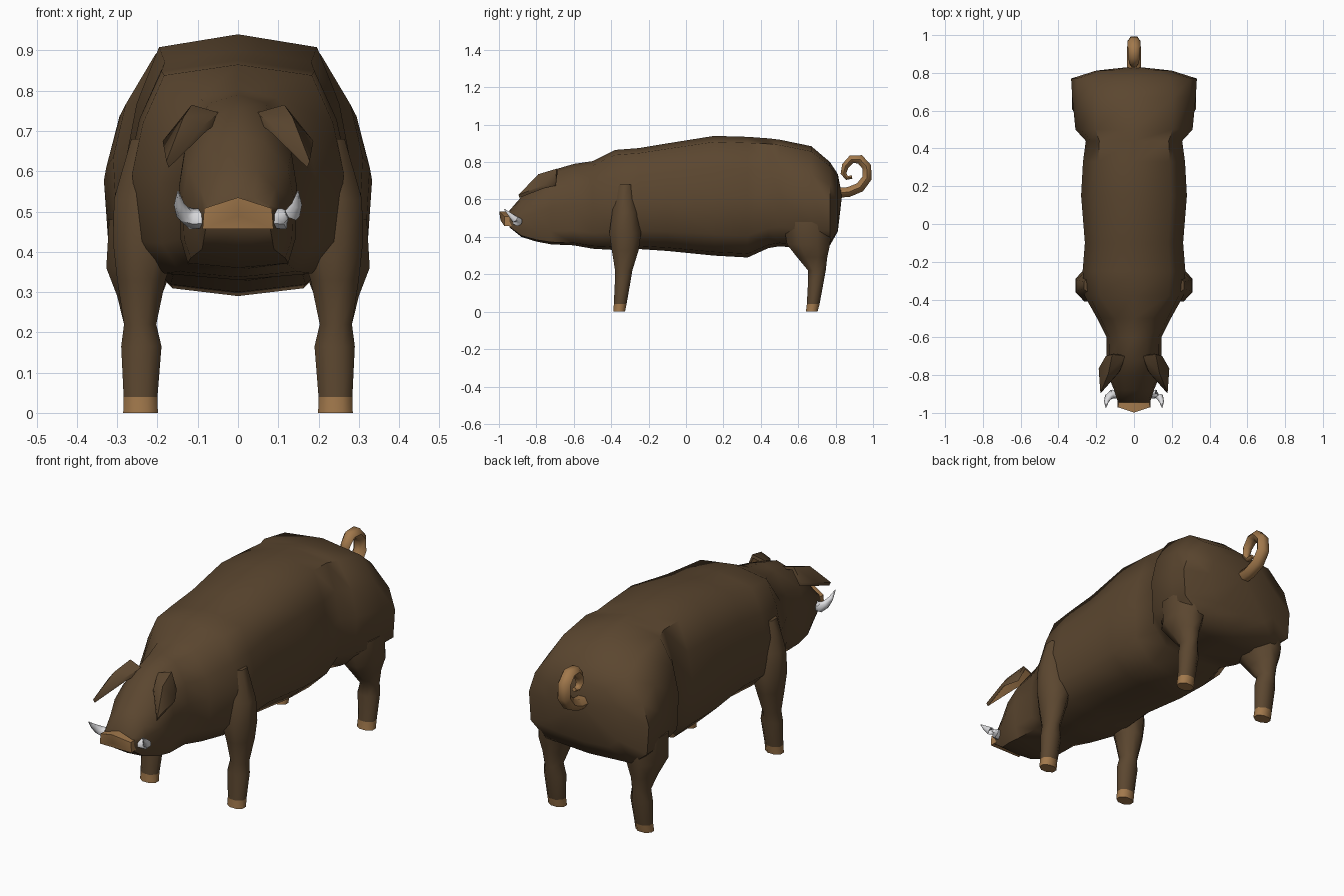
import bpy, bmesh, math
from mathutils import Vector

if "Cube" in bpy.data.objects:
    bpy.data.objects.remove(bpy.data.objects["Cube"])


def material(name, rgb):
    m = bpy.data.materials.new(name)
    m.diffuse_color = (*rgb, 1)
    m.use_nodes = True
    m.node_tree.nodes["Principled BSDF"].inputs["Base Color"].default_value = m.diffuse_color
    return m


BROWN = material("brown hide", (0.105, 0.062, 0.029))
TAN = material("tan skin", (0.36, 0.19, 0.072))
IVORY = material("pale tusk", (0.72, 0.72, 0.74))


def finish(name, bm, mats, rule=None, angle=60):
    """Turn a bmesh into a smooth object, colouring faces by a rule."""
    bmesh.ops.recalc_face_normals(bm, faces=bm.faces)
    if rule:
        bm.normal_update()
        for f in bm.faces:
            f.material_index = rule(f)
    me = bpy.data.meshes.new(name)
    bm.to_mesh(me)
    bm.free()
    for m in mats:
        me.materials.append(m)
    ob = bpy.data.objects.new(name, me)
    bpy.context.collection.objects.link(ob)
    bpy.ops.object.select_all(action='DESELECT')
    ob.select_set(True)
    bpy.context.view_layer.objects.active = ob
    bpy.ops.object.shade_smooth_by_angle(angle=math.radians(angle))
    return ob


def loft(rings, ends=(None, None)):
    """Skin closed rings; each end is a fan to a point or a flat cap."""
    bm = bmesh.new()
    vs = [[bm.verts.new(p) for p in r] for r in rings]
    n = len(vs[0])
    for a, b in zip(vs, vs[1:]):
        for i in range(n):
            j = (i + 1) % n
            bm.faces.new((a[i], a[j], b[j], b[i]))
    for ring, tip in ((vs[0], ends[0]), (vs[-1], ends[1])):
        if tip is None:
            bm.faces.new(ring)
        else:
            t = bm.verts.new(tip)
            for i in range(n):
                bm.faces.new((ring[i], ring[(i + 1) % n], t))
    return bm


def tube(path, sides=6, flat=1.0):
    """Tapered tube along (x, y, z, radius) points."""
    pts = [Vector(p[:3]) for p in path]
    rings = []
    for i, p in enumerate(pts):
        d = (pts[min(i + 1, len(pts) - 1)] - pts[max(i - 1, 0)]).normalized()
        ref = Vector((1, 0, 0)) if abs(d.x) < 0.8 else Vector((0, 0, 1))
        u = (ref - d * ref.dot(d)).normalized()
        v = d.cross(u)
        r = path[i][3]
        rings.append([p + u * r * math.cos(a) + v * r * flat * math.sin(a)
                      for a in (2 * math.pi * k / sides for k in range(sides))])
    return loft(rings)


# Body and head: y, bottom, top, half width, top corner and bottom corner ratios
BODY = [
    (-0.945, 0.452, 0.54, 0.085, 0.45, 0.95),
    (-0.88, 0.40, 0.615, 0.105, 0.45, 0.85),
    (-0.80, 0.375, 0.69, 0.138, 0.45, 0.85),
    (-0.72, 0.36, 0.755, 0.147, 0.45, 0.85),
    (-0.60, 0.355, 0.79, 0.145, 0.50, 0.85),
    (-0.50, 0.337, 0.805, 0.195, 0.50, 0.75),
    (-0.38, 0.33, 0.865, 0.262, 0.70, 0.70),
    (-0.25, 0.335, 0.875, 0.272, 0.70, 0.68),
    (-0.10, 0.325, 0.90, 0.26, 0.70, 0.62),
    (0.15, 0.30, 0.94, 0.28, 0.70, 0.60),
    (0.33, 0.29, 0.935, 0.27, 0.70, 0.60),
    (0.44, 0.34, 0.927, 0.255, 0.72, 0.65),
    (0.50, 0.35, 0.92, 0.31, 0.66, 0.70),
    (0.67, 0.335, 0.885, 0.327, 0.64, 0.72),
    (0.77, 0.355, 0.80, 0.333, 0.60, 0.72),
    (0.812, 0.43, 0.735, 0.20, 0.60, 0.70),
]


def body_ring(y, lo, hi, w, kt, kb):
    h = hi - lo
    right = [(w * kt, hi - 0.05 * h), (w * 0.9, lo + 0.73 * h), (w, lo + 0.5 * h),
             (w * 0.97, lo + 0.18 * h), (w * kb, lo + 0.03 * h)]
    pts = [(0, hi)] + right + [(0, lo)] + [(-x, z) for x, z in reversed(right)]
    return [Vector((x, y, z)) for x, z in pts]


finish("body", loft([body_ring(*r) for r in BODY], (None, (0, 0.834, 0.62))), [BROWN])

# Snout
front = [(0.088, 0.457), (0.084, 0.508), (0, 0.535), (-0.084, 0.508), (-0.088, 0.457)]
rings = []
for y, s in ((-0.925, 0.97), (-0.97, 1.0)):
    rings.append([(x * s, y - (0.028 if x == 0 and y < -0.95 else 0), z) for x, z in front])
finish("snout", loft(rings, (None, (0, -0.992, 0.49))), [TAN], angle=40)

# Legs: z, x centre, y centre, half width, half depth
FRONT_LEG = [(0, 0.242, -0.357, 0.043, 0.031), (0.04, 0.242, -0.352, 0.042, 0.034),
             (0.165, 0.24, -0.338, 0.05, 0.042), (0.22, 0.243, -0.333, 0.04, 0.046),
             (0.33, 0.24, -0.325, 0.06, 0.072), (0.42, 0.23, -0.325, 0.08, 0.085),
             (0.53, 0.22, -0.325, 0.088, 0.07), (0.68, 0.19, -0.325, 0.075, 0.05)]
REAR_LEG = [(0, 0.242, 0.672, 0.043, 0.031), (0.04, 0.242, 0.68, 0.042, 0.034),
            (0.165, 0.24, 0.695, 0.05, 0.042), (0.22, 0.243, 0.70, 0.04, 0.047),
            (0.29, 0.245, 0.675, 0.055, 0.08), (0.36, 0.245, 0.655, 0.082, 0.115),
            (0.48, 0.22, 0.65, 0.10, 0.13)]
for label, table in (("front", FRONT_LEG), ("rear", REAR_LEG)):
    for side, s in (("right", 1), ("left", -1)):
        rings = []
        for z, cx, cy, rx, ry in table:
            rings.append([(s * (cx + rx * math.cos(a) / math.cos(math.pi / 8)),
                           cy + ry * math.sin(a) / math.cos(math.pi / 8), z)
                          for a in (math.pi * (k + 0.5) / 4 for k in range(8))])
        # hoof colour on the lowest band
        finish(f"{label}_leg_{side}", loft(rings), [BROWN, TAN],
               lambda f: int(f.calc_center_median().z < 0.04))

# Ears: a folded leaf with a little thickness and a tan inside
EAR = [(0.045, -0.70, 0.745), (0.115, -0.69, 0.765), (0.15, -0.70, 0.69),
       (0.085, -0.79, 0.715), (0.135, -0.79, 0.735), (0.187, -0.765, 0.675),
       (0.178, -0.895, 0.625)]
EAR_FACES = [(0, 1, 4, 3), (1, 2, 5, 4), (3, 4, 6), (4, 5, 6)]
for side, s in (("right", 1), ("left", -1)):
    bm = bmesh.new()
    top = [bm.verts.new((s * x, y, z)) for x, y, z in EAR]
    low = [bm.verts.new((s * (x - 0.006), y + 0.004, z - 0.016)) for x, y, z in EAR]
    for f in EAR_FACES:
        bm.faces.new([top[i] for i in f])
        bm.faces.new([low[i] for i in reversed(f)])
    rim = (0, 1, 2, 5, 6, 3)
    for a, b in zip(rim, rim[1:] + rim[:1]):
        bm.faces.new((top[b], top[a], low[a], low[b]))
    finish(f"ear_{side}", bm, [BROWN, TAN],
           lambda f: int(f.normal.z < -0.4 and f.calc_center_median().y < -0.72), 50)

# Tusks
for side, s in (("right", 1), ("left", -1)):
    path = [(0.08, -0.905, 0.482, 0.024), (0.115, -0.90, 0.482, 0.026),
            (0.135, -0.915, 0.495, 0.021), (0.146, -0.94, 0.518, 0.013),
            (0.149, -0.972, 0.55, 0.002)]
    finish(f"tusk_{side}", tube([(s * x, y, z, r) for x, y, z, r in path], 6), [IVORY])

# Curled tail
TAIL = [(0.80, 0.635, 0.036), (0.87, 0.64, 0.036), (0.93, 0.665, 0.036),
        (0.968, 0.715, 0.035), (0.966, 0.775, 0.034), (0.93, 0.815, 0.033),
        (0.885, 0.815, 0.030), (0.852, 0.78, 0.026), (0.842, 0.74, 0.021),
        (0.86, 0.715, 0.016), (0.888, 0.72, 0.012)]
finish("tail", tube([(0, y, z, r) for y, z, r in TAIL], 6, 0.85), [TAN])
